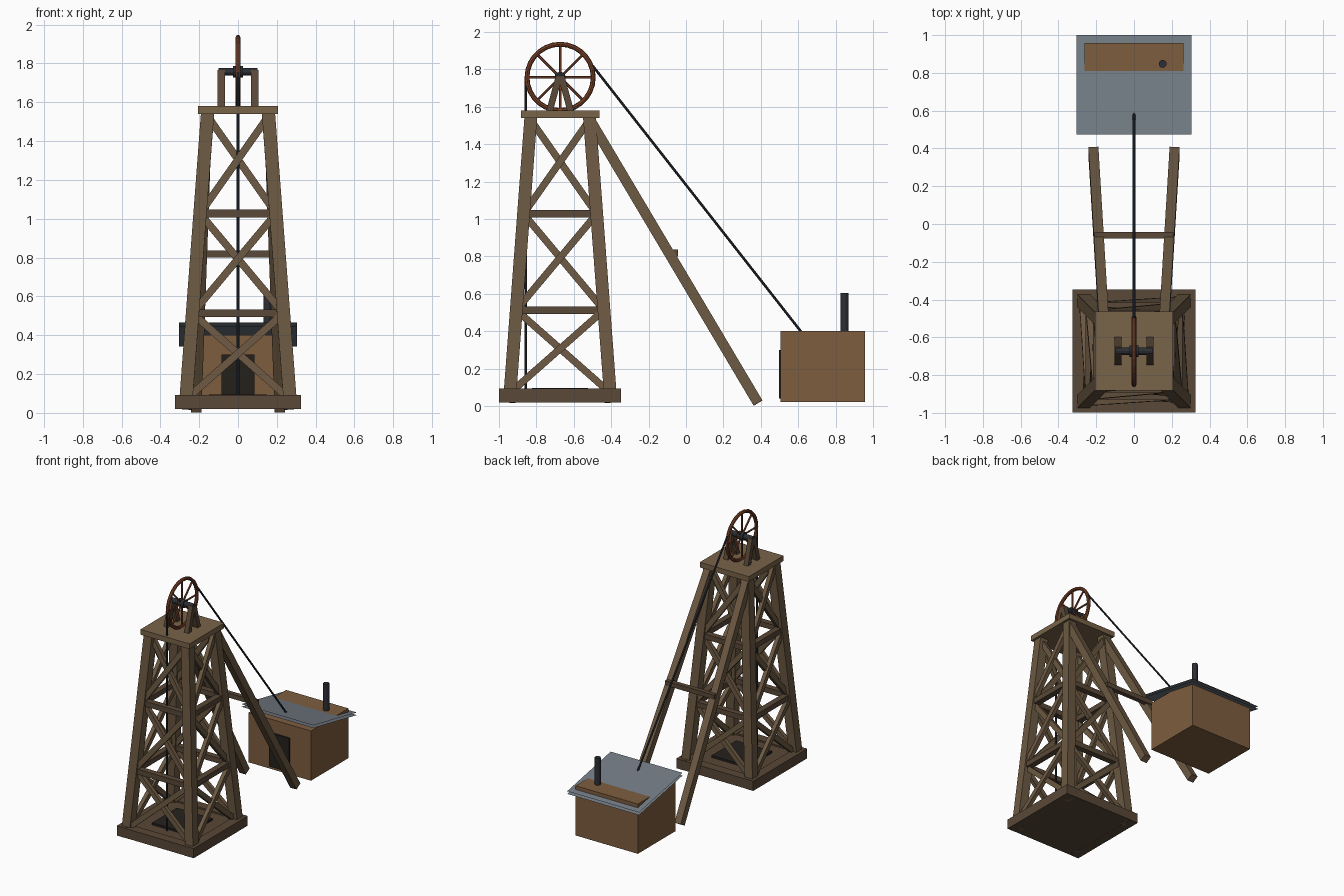
import bpy, bmesh, math
from mathutils import Vector, Matrix

if "Cube" in bpy.data.objects:
    bpy.data.objects.remove(bpy.data.objects["Cube"])


def mat(name, col):
    m = bpy.data.materials.new(name)
    m.diffuse_color = (*col, 1)
    m.use_nodes = True
    m.node_tree.nodes["Principled BSDF"].inputs["Base Color"].default_value = m.diffuse_color
    return m


WOOD = mat("timber", (0.15, 0.10, 0.055))
DARKWOOD = mat("dark_timber", (0.10, 0.065, 0.038))
DECK = mat("deck_timber", (0.19, 0.125, 0.065))
WALL = mat("shed_wall", (0.21, 0.11, 0.05))
ROOF = mat("sheet_roof", (0.17, 0.20, 0.23))
IRON = mat("iron", (0.025, 0.028, 0.035))
RUST = mat("rust", (0.20, 0.055, 0.022))
SHAFT = mat("shaft_dark", (0.018, 0.015, 0.012))
CY = -0.673  # tower centre in y


def finish(bm, name, m):
    bmesh.ops.recalc_face_normals(bm, faces=bm.faces)
    me = bpy.data.meshes.new(name)
    bm.to_mesh(me)
    bm.free()
    me.materials.append(m)
    ob = bpy.data.objects.new(name, me)
    bpy.context.collection.objects.link(ob)
    return ob


def box(name, lo, hi, m):
    lo, hi = Vector(lo), Vector(hi)
    bm = bmesh.new()
    bmesh.ops.create_cube(bm, size=1, matrix=Matrix.Translation((lo + hi) / 2)
                          @ Matrix.Diagonal((*(hi - lo), 1)))
    return finish(bm, name, m)


def frame(a, b, side):
    # local x stays close to the side vector, local z runs from a to b
    z = (b - a).normalized()
    y = z.cross(Vector(side)).normalized()
    x = y.cross(z)
    r = Matrix((x, y, z)).transposed().to_4x4()
    return Matrix.Translation((a + b) / 2) @ r


def beam(name, a, b, w, d, m, side=(1, 0, 0)):
    a, b = Vector(a), Vector(b)
    bm = bmesh.new()
    bmesh.ops.create_cube(bm, size=1, matrix=frame(a, b, side)
                          @ Matrix.Diagonal((w, d, (b - a).length, 1)))
    return finish(bm, name, m)


def rod(name, a, b, r, n, m):
    a, b = Vector(a), Vector(b)
    side = (1, 0, 0) if abs((b - a).normalized().x) < 0.9 else (0, 1, 0)
    bm = bmesh.new()
    bmesh.ops.create_cone(bm, cap_ends=True, segments=n, radius1=r, radius2=r,
                          depth=(b - a).length, matrix=frame(a, b, side))
    return finish(bm, name, m)


# base: floor, sill beams and shaft opening
box("base_floor", (-0.29, CY - 0.29, 0.02), (0.29, CY + 0.29, 0.08), DARKWOOD)
for s, n in ((-1, "a"), (1, "b")):
    box("sill_x_" + n, (-0.325, CY + s * 0.29 - 0.036, 0.02),
        (0.325, CY + s * 0.29 + 0.036, 0.092), DARKWOOD)
    box("sill_y_" + n, (s * 0.289 - 0.036, CY - 0.326, 0.019),
        (s * 0.289 + 0.036, CY + 0.326, 0.093), DARKWOOD)
box("shaft_opening", (-0.15, CY - 0.15, 0.07), (0.15, CY + 0.15, 0.096), SHAFT)


# tower legs
def half(z):
    return 0.273 - (0.273 - 0.157) * z / 1.54


for sx in (-1, 1):
    for sy in (-1, 1):
        b, t = half(0.02), half(1.55)
        beam("tower_leg", (sx * b, CY + sy * b, 0.02), (sx * t, CY + sy * t, 1.55),
             0.068, 0.068, WOOD)

# girts and cross braces on all four faces
levels = [0.07, 0.513, 1.027, 1.53]
for k in range(4):
    ang = k * math.pi / 2

    def P(u, z, out=0.0):
        v = Matrix.Rotation(ang, 3, 'Z') @ Vector((u, -half(z) - out, z))
        return v + Vector((0, CY, 0))

    nrm = Matrix.Rotation(ang, 3, 'Z') @ Vector((0, 1, 0))
    for z in levels[1:3]:
        beam("girt", P(-half(z), z), P(half(z), z), 0.045, 0.04, DARKWOOD, nrm)
    for z0, z1 in zip(levels, levels[1:]):
        for s in (-1, 1):
            o = 0.008 * s
            beam("cross_brace", P(-s * half(z0), z0, o), P(s * half(z1), z1, o),
                 0.03, 0.038, WOOD, nrm)

# top deck
box("top_deck", (-0.207, CY - 0.209, 1.54), (0.207, CY + 0.211, 1.58), DECK)

# bearing frames and axle
WZ = 1.757
for s in (-1, 1):
    for t in (-1, 1):
        beam("bearing_leg", (s * 0.086, CY + t * 0.057, 1.575),
             (s * 0.086, CY + t * 0.006, WZ + 0.005), 0.037, 0.035, DARKWOOD)
rod("axle", (-0.1, CY, WZ), (0.1, CY, WZ), 0.02, 12, IRON)
rod("wheel_hub", (-0.025, CY, WZ), (0.025, CY, WZ), 0.03, 12, IRON)

# winding wheel
bpy.ops.mesh.primitive_torus_add(major_segments=28, minor_segments=8, major_radius=0.177,
                                 minor_radius=0.013, location=(0, CY, WZ),
                                 rotation=(0, math.pi / 2, 0))
rim = bpy.context.object
rim.name = "wheel_rim"
rim.data.materials.append(RUST)
for k in range(8):
    a = k * math.pi / 4
    rod("wheel_spoke", (0, CY, WZ),
        (0, CY + 0.177 * math.cos(a), WZ + 0.177 * math.sin(a)), 0.007, 6, RUST)

# cables
rod("shaft_cable", (0, -0.856, 0.09), (0, -0.856, WZ), 0.007, 8, IRON)
rod("hoist_cable", (0, -0.50, 1.82), (0, 0.625, 0.385), 0.007, 8, IRON)

# back stays and their strut
for s in (-1, 1):
    beam("back_stay", (s * 0.215, 0.385, 0.016), (s * 0.16, -0.52, 1.54), 0.053, 0.055, WOOD)
beam("stay_strut", (-0.208, -0.06, 0.818), (0.208, -0.06, 0.818), 0.035, 0.035, DARKWOOD, (0, 1, 0))

# winding shed
box("shed_body", (-0.263, 0.505, 0.02), (0.263, 0.957, 0.4), WALL)
box("shed_door", (-0.085, 0.496, 0.04), (0.085, 0.52, 0.3), SHAFT)
rod("chimney", (0.152, 0.848, 0.35), (0.152, 0.848, 0.605), 0.021, 12, IRON)

# two thin sloping roof sheets, falling to the back
for n, dz in (("upper", 0.0), ("lower", -0.02)):
    bm = bmesh.new()
    pts = [(-0.304, 0.475, 0.465), (0.304, 0.475, 0.465), (0.304, 1.0, 0.363), (-0.304, 1.0, 0.363)]
    bm.faces.new([bm.verts.new((x, y, z + dz)) for x, y, z in pts])
    ob = finish(bm, "roof_sheet_" + n, ROOF)
    if ob.data.polygons[0].normal.z < 0:
        ob.data.flip_normals()
